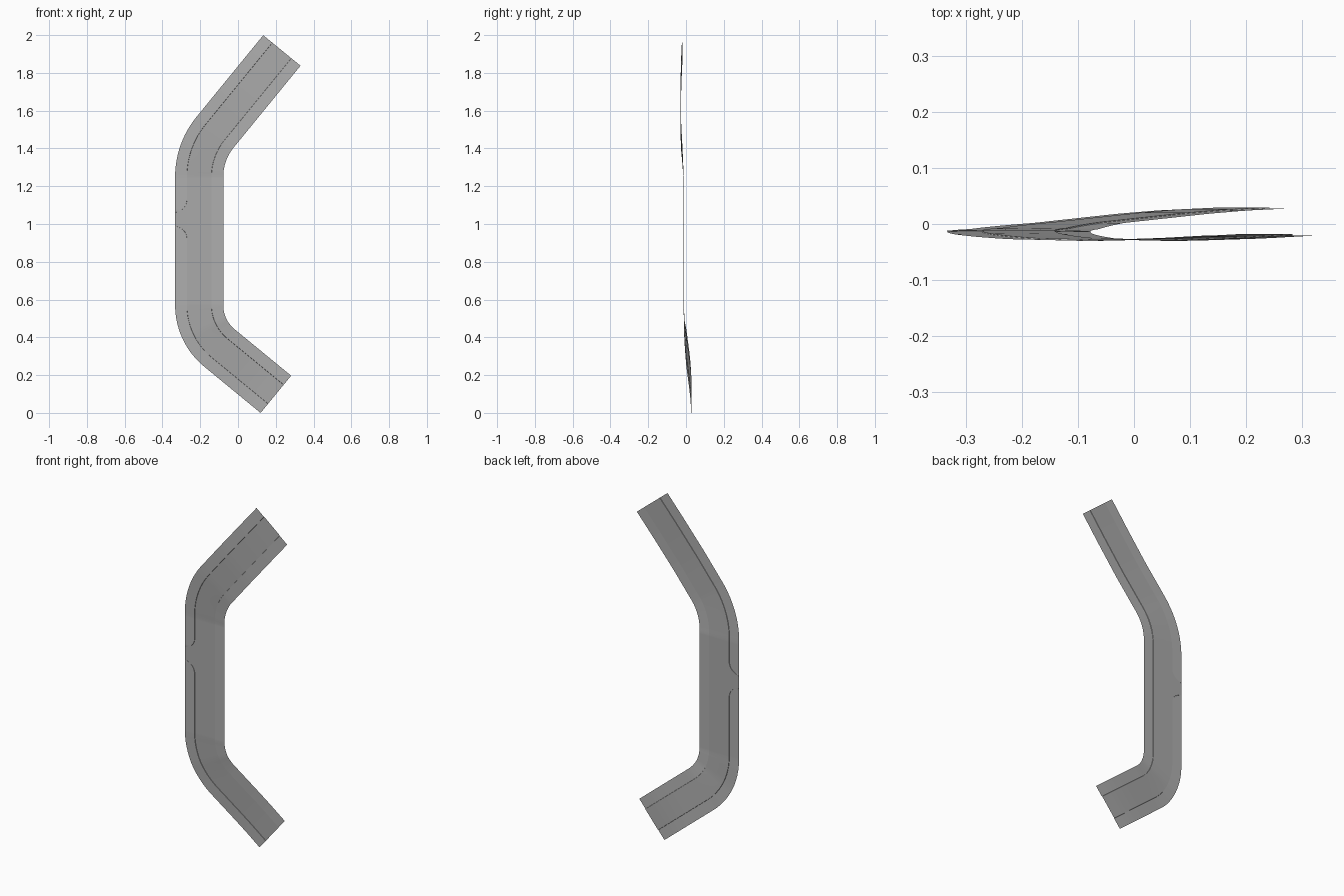
import bpy
import bmesh
from math import sin, cos, radians, sqrt
from mathutils import Vector

cube = bpy.data.objects.get("Cube")
if cube:
    bpy.data.objects.remove(cube)


def material(name, grey):
    mat = bpy.data.materials.new(name)
    mat.use_nodes = True
    colour = (grey, grey, grey, 1)
    mat.diffuse_color = colour
    mat.node_tree.nodes["Principled BSDF"].inputs["Base Color"].default_value = colour
    return mat


asphalt = material("asphalt grey", 0.40)
paving = material("paving grey", 0.43)

WIDTH, WALK, CURB = 0.255, 0.062, 0.002
LEFT = -0.333          # outer edge of the straight stretch
LOW, HIGH = 0.57, 1.25  # ends of the straight stretch


def bend(z0, radius, angle, length, side, depths):
    """Stations (outer edge point, inward direction, depth) round a bend and along its leg."""
    out = []
    centre = Vector((LEFT + radius, z0))
    arc = (radius - WIDTH / 2) * angle

    def depth(s):
        for (s0, d0), (s1, d1) in zip(depths, depths[1:]):
            if s <= s1:
                t = (s - s0) / (s1 - s0)
                return d0 + (d1 - d0) * t
        return depths[-1][1]

    for i in range(1, 13):
        a = angle * i / 12
        inward = Vector((cos(a), -side * sin(a)))
        out.append((centre - inward * radius, inward, depth(arc * i / 12)))
    along = Vector((sin(angle), side * cos(angle)))
    start = out[-1][0]
    for i in range(1, 13):
        s = length * i / 12
        out.append((start + along * s, inward, depth(arc + s)))
    return out


upper = bend(HIGH, 0.50, radians(39.25), 0.559, 1,
             [(0, -0.012), (0.12, -0.018), (0.25, -0.025), (0.45, -0.028), (0.65, -0.024), (0.82, -0.018)])
lower = bend(LOW, 0.42, radians(50.6), 0.387, -1,
             [(0, -0.011), (0.13, -0.007), (0.26, 0.004), (0.45, 0.020), (0.54, 0.026), (0.65, 0.030)])
straight = [(Vector((LEFT, LOW + (HIGH - LOW) * i / 68)), Vector((1, 0)), -0.0115)
            for i in range(69)]
stations = lower[::-1] + straight + upper


def outer_walk(z):
    """Pavement width, with a rounded side opening in the straight stretch."""
    rise = WALK - max(0, abs(z - 1.025) - 0.04)
    if rise <= 0:
        return WALK
    return sqrt(max(0, WALK ** 2 - rise ** 2))


# Road sheet with raised pavements on both sides
bm = bmesh.new()
rows = []
for edge, inward, y in stations:
    w = outer_walk(edge.y)
    lift = CURB if w > 0.001 else 0
    section = [(0, lift), (w, lift), (w + 0.001, 0), (WIDTH / 2, 0),
               (WIDTH - WALK - 0.001, 0), (WIDTH - WALK, CURB), (WIDTH, CURB)]
    row = []
    for offset, up in section:
        p = edge + inward * offset
        row.append(bm.verts.new((p.x, y - up, p.y)))
    rows.append(row)
for a, b in zip(rows, rows[1:]):
    for j in range(len(a) - 1):
        face = bm.faces.new((a[j], a[j + 1], b[j + 1], b[j]))
        face.material_index = 0 if 1 < j < 4 else 1
bmesh.ops.remove_doubles(bm, verts=bm.verts, dist=0.00005)
bmesh.ops.dissolve_degenerate(bm, edges=bm.edges, dist=0.00005)

mesh = bpy.data.meshes.new("road")
bm.to_mesh(mesh)
bm.free()
mesh.materials.append(asphalt)
mesh.materials.append(paving)
road = bpy.data.objects.new("road", mesh)
bpy.context.collection.objects.link(road)
bpy.context.view_layer.objects.active = road
road.select_set(True)
bpy.ops.object.shade_smooth_by_angle(angle=radians(30))
